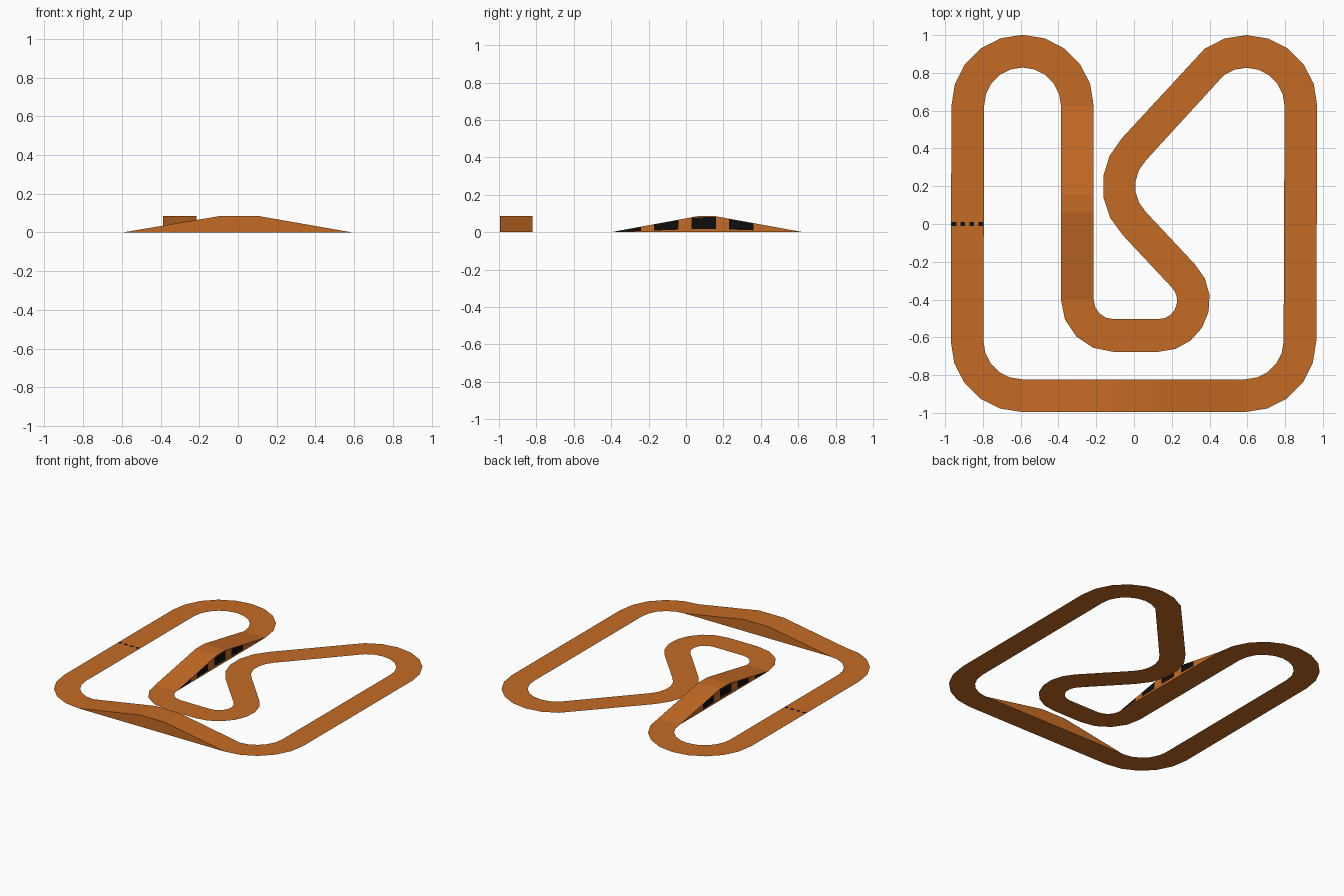
import bpy, math

if "Cube" in bpy.data.objects:
    bpy.data.objects.remove(bpy.data.objects["Cube"])

HW = 0.0865      # half the track width
PEAK = 0.085     # ramp height


def material(name, color):
    m = bpy.data.materials.new(name)
    m.diffuse_color = (*color, 1)
    m.use_nodes = True
    m.node_tree.nodes["Principled BSDF"].inputs["Base Color"].default_value = m.diffuse_color
    return m


ORANGE = material("orange", (0.56, 0.146, 0.018))
BLACK = material("black", (0.004, 0.004, 0.004))


def make(name, verts, faces, mat):
    me = bpy.data.meshes.new(name)
    me.from_pydata(verts, [], faces)
    me.materials.append(mat)
    me.update()
    ob = bpy.data.objects.new(name, me)
    bpy.context.collection.objects.link(ob)
    return ob


def arc(cx, cy, r, a0, a1, steps):
    """Left and right edge points of a curved piece of track."""
    side = 1 if a1 < a0 else -1      # clockwise: the left edge is the outer one
    pairs = []
    for i in range(steps + 1):
        a = math.radians(a0 + (a1 - a0) * i / steps)
        pairs.append([(cx + (r + k * HW) * math.cos(a), cy + (r + k * HW) * math.sin(a), 0)
                      for k in (side, -side)])
    return pairs


def strip(name, pairs):
    verts = [p for pair in pairs for p in pair]
    faces = [(2 * i + 1, 2 * i + 3, 2 * i + 2, 2 * i) for i in range(len(pairs) - 1)]
    return make(name, verts, faces, ORANGE)


def ramp(name, start, flat0, flat1, end):
    """Wedge with a flat top between two (left, right) track ends."""
    def mix(t):
        return [tuple(a + (b - a) * t for a, b in zip(p, q)) for p, q in zip(start, end)]
    low = [start, mix(flat0), mix(flat1), end]
    l = [s[0] for s in low]
    r = [s[1] for s in low]
    up = [(x, y, PEAK) for x, y, z in (l[1], r[1], l[2], r[2])]
    verts = [l[0], r[0], *up, l[3], r[3]]
    faces = [(1, 3, 2, 0), (3, 5, 4, 2), (5, 7, 6, 4),       # top
             (0, 2, 4, 6), (7, 5, 3, 1), (0, 6, 7, 1)]       # walls, underside
    return make(name, verts, faces, ORANGE)


# Flat track, from the back left curve clockwise
curve_a = arc(-0.59, 0.625, 0.29, 180, 0, 10)
inner = (arc(-0.11, -0.40, 0.19, 180, 270, 4)
         + arc(0.13, -0.405, 0.185, 270, 405, 7)
         + arc(0.20, 0.20, 0.28, 225, 136, 5)
         + arc(0.595, 0.625, 0.2885, 126, 0, 7)
         + arc(0.59, -0.62, 0.2885, 0, -90, 5))
curve_b = arc(-0.595, -0.62, 0.2885, 270, 180, 5)
strip("outer_left_track", curve_b + curve_a)
strip("winding_track", inner)

# Ramps
ramp("middle_ramp", curve_a[-1], 0.455, 0.55, inner[0])
ramp("front_ramp", inner[-1], 0.41, 0.575, curve_b[0])


# Black panels on both walls of the middle ramp
def height(y):
    return PEAK * max(0, min(1, (y + 0.40) / 0.46, (0.625 - y) / 0.465))


for i in range(4):
    y0 = -0.37 + 0.2 * i
    y1 = y0 + 0.13
    for side, x in (("left", -0.30 - HW - 0.001), ("right", -0.30 + HW + 0.001)):
        v = [(x, y0, 0.2 * height(y0)), (x, y1, 0.2 * height(y1)),
             (x, y1, 0.97 * height(y1)), (x, y0, 0.97 * height(y0))]
        make(f"wall_panel_{side}_{i}", v, [(0, 1, 2, 3) if side == "right" else (3, 2, 1, 0)], BLACK)

# Dashed start line
for i in range(4):
    x = -0.967 + 0.0475 * i
    v = [(x, -0.01, 0.002), (x + 0.026, -0.01, 0.002), (x + 0.026, 0.01, 0.002), (x, 0.01, 0.002)]
    make(f"start_line_{i}", v, [(0, 1, 2, 3)], BLACK)
